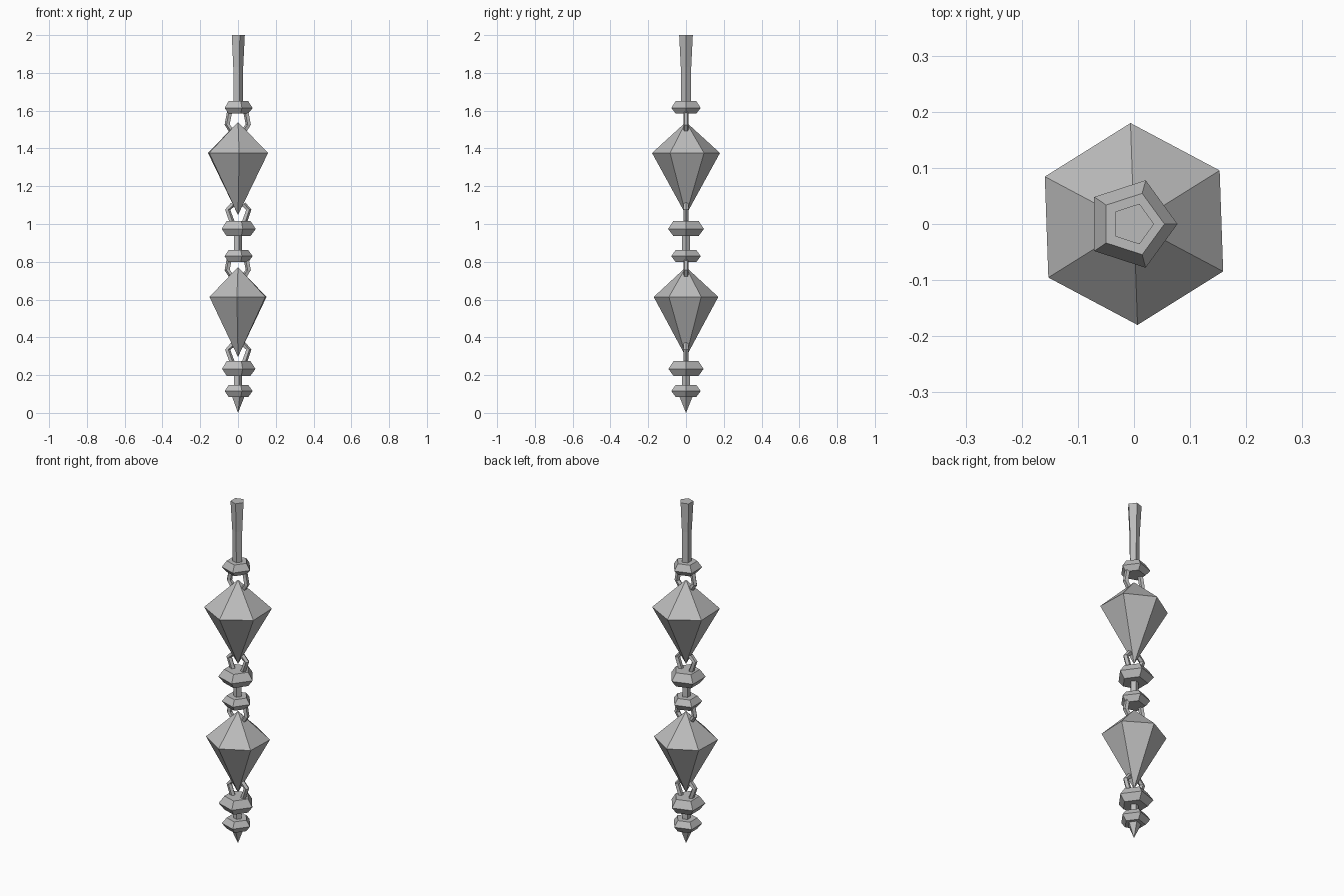
import bpy, bmesh
from math import sin, cos, radians, tau
from mathutils import Vector

cube = bpy.data.objects.get("Cube")
if cube:
    bpy.data.objects.remove(cube, do_unlink=True)

GREY = (0.5, 0.5, 0.5, 1)
stone = bpy.data.materials.new("grey stone")
stone.use_nodes = True
stone.diffuse_color = GREY
stone.node_tree.nodes["Principled BSDF"].inputs["Base Color"].default_value = GREY


def finish(name, bm):
    bmesh.ops.recalc_face_normals(bm, faces=bm.faces)
    mesh = bpy.data.meshes.new(name)
    bm.to_mesh(mesh)
    bm.free()
    mesh.materials.append(stone)
    ob = bpy.data.objects.new(name, mesh)
    bpy.context.collection.objects.link(ob)
    return ob


def skin(bm, loops):
    """Bridge successive vertex loops; a single-vertex loop is a point."""
    for a, b in zip(loops, loops[1:]):
        n = max(len(a), len(b))
        for i in range(n):
            j = (i + 1) % n
            if len(a) == 1:
                bm.faces.new((a[0], b[i], b[j]))
            elif len(b) == 1:
                bm.faces.new((a[i], b[0], a[j]))
            else:
                bm.faces.new((a[i], a[j], b[j], b[i]))
    for end in (loops[0], loops[-1]):
        if len(end) > 2:
            bm.faces.new(end)


def turned(name, profile, sides=5, angle=0, shift=-0.055):
    """Faceted solid from (radius, z) pairs; radius 0 makes a tip."""
    bm = bmesh.new()
    loops = []
    for r, z in profile:
        count = sides if r else 1
        loops.append([bm.verts.new((r * cos(radians(angle) + tau * i / sides) + r * shift,
                                    r * sin(radians(angle) + tau * i / sides), z))
                      for i in range(count)])
    skin(bm, loops)
    return finish(name, bm)


def claw(name, base_z, direction, side, base_x, tip_x):
    """Bent five-sided prong from a collar towards a crystal."""
    path = [Vector((side * x, 0, base_z + direction * d))
            for x, d in ((base_x, -0.012), (0.056, 0.062), (tip_x, 0.09))]
    bm = bmesh.new()
    loops = []
    for k, p in enumerate(path):
        t = (path[min(k + 1, 2)] - path[max(k - 1, 0)]).normalized()
        across = Vector((t.z, 0, -t.x))
        loops.append([bm.verts.new(p + 0.015 * (across * cos(tau * i / 5)
                                               + Vector((0, sin(tau * i / 5), 0))))
                      for i in range(5)])
    skin(bm, loops)
    return finish(name, bm)


# Handle, connecting shafts and bottom point
turned("handle", [(0.026, 1.6), (0.029, 1.83), (0.038, 2.0)])
turned("middle_shaft", [(0.023, 0.84), (0.023, 0.96)])
turned("lower_shaft", [(0.023, 0.12), (0.023, 0.22)])
turned("bottom_point", [(0, 0), (0.038, 0.09)])

# Collars: radius, bottom, widest height, top
collars = {
    "top_collar": (0.082, 1.585, 1.614, 1.65),
    "upper_middle_collar": (0.1, 0.936, 0.974, 1.016),
    "lower_middle_collar": (0.082, 0.798, 0.83, 0.862),
    "lower_collar": (0.098, 0.195, 0.233, 0.275),
    "bottom_collar": (0.082, 0.084, 0.116, 0.148),
}
for name, (r, low, mid, high) in collars.items():
    turned(name, [(r * 0.7, low), (r, mid), (r * 0.7, high)])

# Crystals
turned("upper_crystal", [(0, 1.048), (0.18, 1.376), (0, 1.54)], 6, 92, 0)
turned("lower_crystal", [(0, 0.296), (0.171, 0.614), (0, 0.772)], 6, 88, 0)

# Claws on both sides of each crystal, above and below
for label, side in (("left", 1), ("right", -1)):
    claw(f"upper_crystal_top_claw_{label}", 1.588, -1, side, 0.042, 0.036)
    claw(f"upper_crystal_bottom_claw_{label}", 1.014, 1, side, 0.03, 0.028)
    claw(f"lower_crystal_top_claw_{label}", 0.818, -1, side, 0.042, 0.036)
    claw(f"lower_crystal_bottom_claw_{label}", 0.273, 1, side, 0.03, 0.028)
